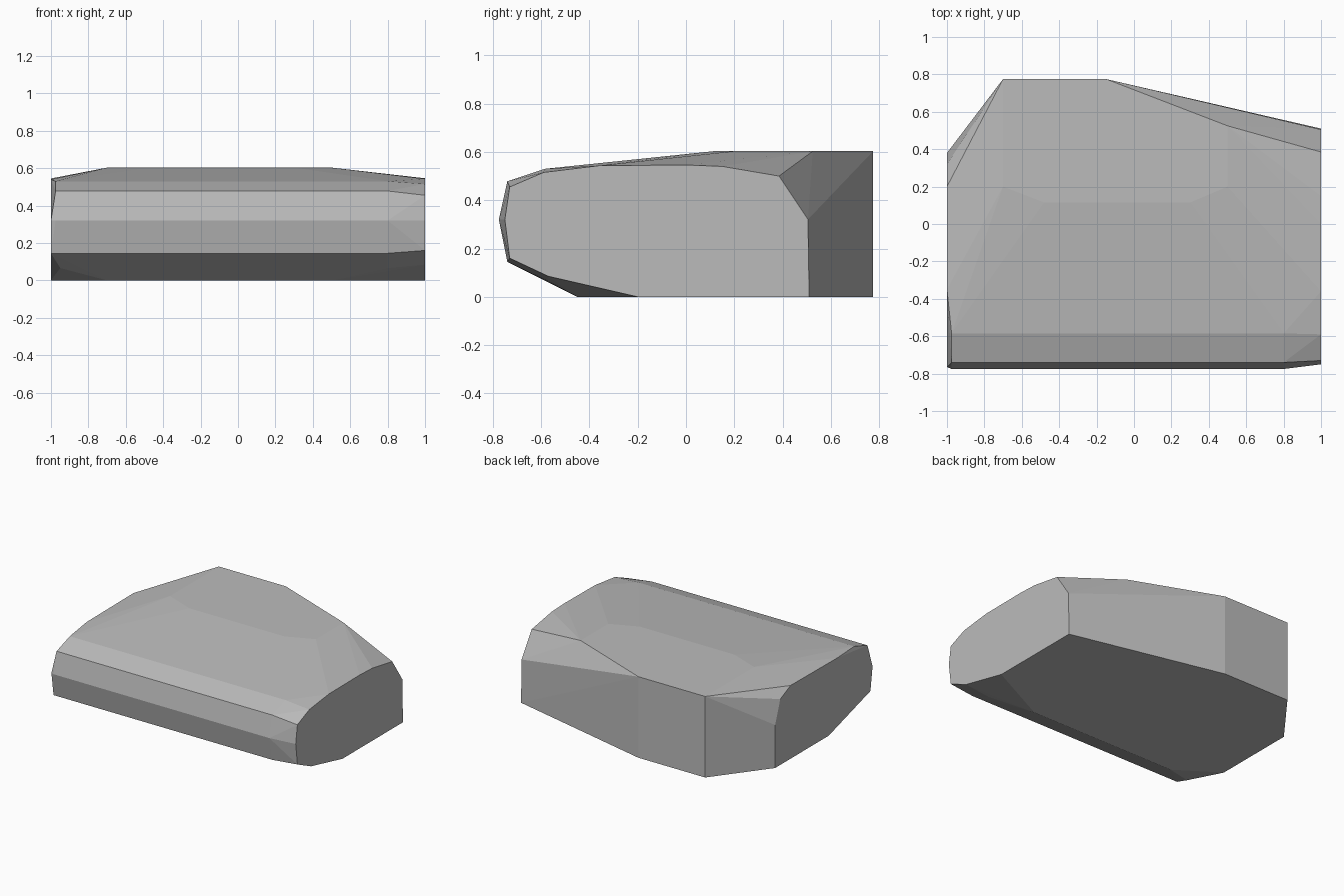
import bpy, bmesh

if "Cube" in bpy.data.objects:
    bpy.data.objects.remove(bpy.data.objects["Cube"])

# Rock slab: convex hull of a few cross-sections along x
sections = {
    # left end
    -1.0: [(-.74, .145), (-.765, .32), (-.35, .54), (.2, .545), (.32, .49),
           (.38, .32), (.38, 0), (-.25, 0)],
    # front chamfer beside the left end
    -.975: [(-.775, .32), (-.74, .145), (-.74, .478), (-.585, .53)],
    -.95: [(-.575, .066)],
    # left shoulder of the flat top
    -.7: [(-.45, 0), (.775, 0), (.775, .603), (.2, .603)],
    -.48: [(.115, .603)],
    -.15: [(.775, 0), (.775, .603)],
    # right shoulder of the flat top
    .3: [(.115, .603)],
    .5: [(-.45, 0), (.2, .603), (.525, .603)],
    # start of the right taper
    .8: [(-.575, .066), (-.74, .145), (-.775, .32), (-.74, .478), (-.585, .53)],
    # right end
    1.0: [(-.57, .085), (-.73, .16), (-.75, .32), (-.73, .455), (-.59, .515),
          (-.36, .543), (0, .546), (.15, .54), (.385, .5), (.505, .32),
          (.51, 0), (-.2, 0)],
}

bm = bmesh.new()
for x, profile in sections.items():
    for y, z in profile:
        bm.verts.new((x, y, z))
hull = bmesh.ops.convex_hull(bm, input=bm.verts)
loose = {g for g in hull["geom_interior"] + hull["geom_unused"]
         if isinstance(g, bmesh.types.BMVert)}
bmesh.ops.delete(bm, geom=list(loose), context="VERTS")
bmesh.ops.dissolve_limit(bm, angle_limit=.01, verts=bm.verts, edges=bm.edges)
bmesh.ops.recalc_face_normals(bm, faces=bm.faces)

mesh = bpy.data.meshes.new("rock_slab")
bm.to_mesh(mesh)
bm.free()
rock = bpy.data.objects.new("rock_slab", mesh)
bpy.context.collection.objects.link(rock)

# Plain stone colour
stone = bpy.data.materials.new("stone_grey")
stone.diffuse_color = (.5, .5, .5, 1)
stone.use_nodes = True
stone.node_tree.nodes["Principled BSDF"].inputs["Base Color"].default_value = stone.diffuse_color
mesh.materials.append(stone)
